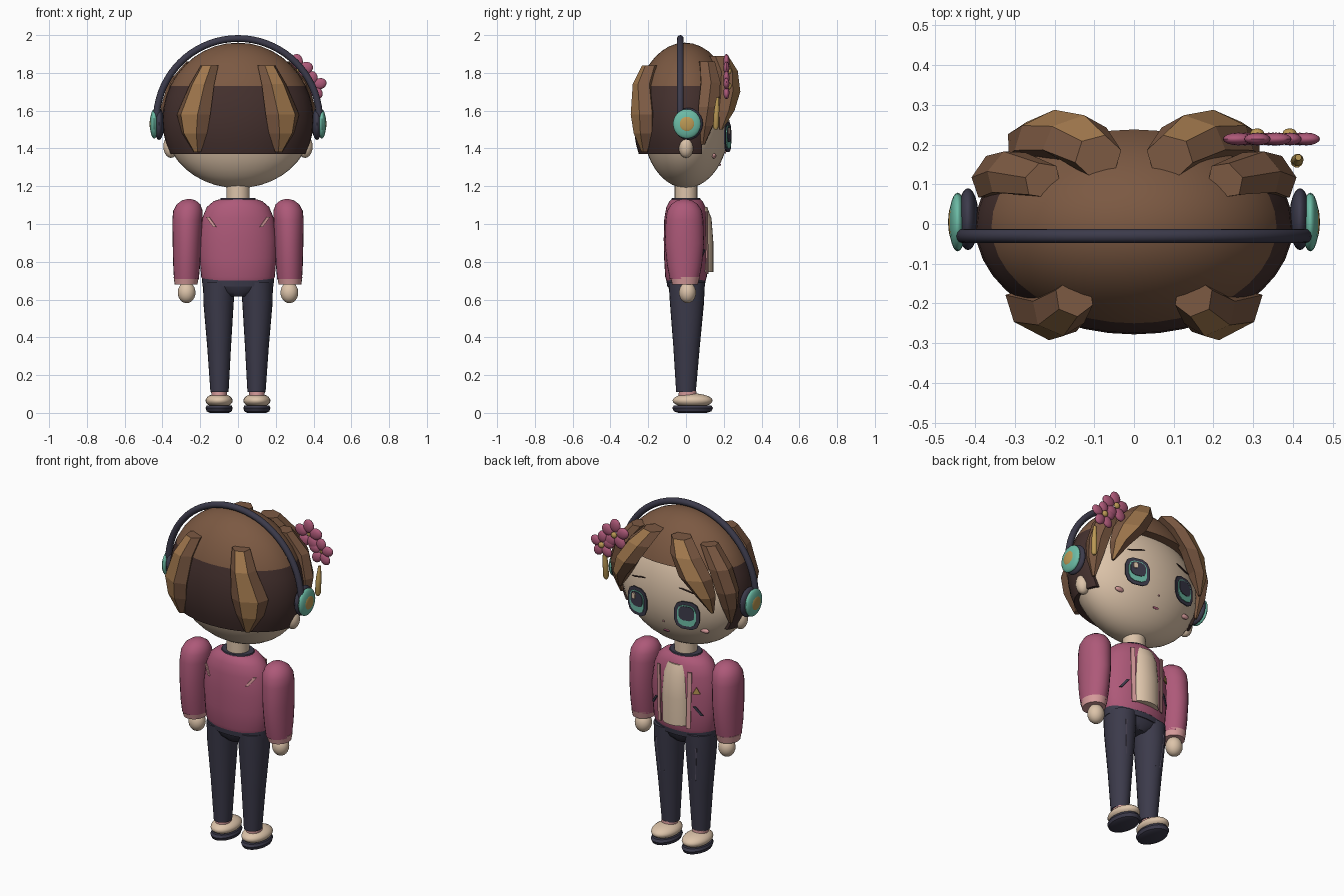
import bpy, bmesh, math
from mathutils import Vector, Matrix

if "Cube" in bpy.data.objects:
    bpy.data.objects.remove(bpy.data.objects["Cube"], do_unlink=True)


def material(name, rgb):
    m = bpy.data.materials.new(name)
    m.use_nodes = True
    col = (*rgb, 1)
    m.diffuse_color = col
    bsdf = next(n for n in m.node_tree.nodes if n.type == 'BSDF_PRINCIPLED')
    bsdf.inputs["Base Color"].default_value = col
    return m


HAIR = material("hair_brown", (.2, .1, .055))
STREAK = material("hair_streak", (.36, .19, .075))
DARK = material("hair_dark", (.058, .03, .027))
SKIN = material("cream_skin", (.72, .55, .4))
PINK = material("rose_pink", (.42, .1, .19))
PALE = material("pale_pink", (.68, .33, .33))
NAVY = material("navy", (.045, .043, .07))
TEAL = material("teal", (.15, .5, .38))
GOLD = material("gold", (.5, .32, .09))
DENIM = material("faded_denim", (.1, .085, .13))


def finish(name, bm, mats, smooth=True):
    bmesh.ops.recalc_face_normals(bm, faces=bm.faces)
    me = bpy.data.meshes.new(name)
    bm.to_mesh(me)
    bm.free()
    ob = bpy.data.objects.new(name, me)
    bpy.context.collection.objects.link(ob)
    for m in mats:
        me.materials.append(m)
    if smooth:
        bpy.ops.object.select_all(action='DESELECT')
        ob.select_set(True)
        bpy.context.view_layer.objects.active = ob
        bpy.ops.object.shade_smooth_by_angle(angle=math.radians(40))
    return ob


def ball(name, loc, size, mat, cuts=(), segs=24, roll=0):
    """Ellipsoid; each cut (point, normal) removes the side the normal faces."""
    bm = bmesh.new()
    bmesh.ops.create_uvsphere(bm, u_segments=segs, v_segments=segs // 2, radius=1)
    mx = Matrix.Translation(loc) @ Matrix.Rotation(roll, 4, 'Y') @ Matrix.Diagonal((*size, 1))
    bmesh.ops.transform(bm, matrix=mx, verts=bm.verts)
    for co, no in cuts:
        bmesh.ops.bisect_plane(bm, geom=bm.verts[:] + bm.edges[:] + bm.faces[:],
                               plane_co=co, plane_no=no, clear_outer=True)
        bmesh.ops.holes_fill(bm, edges=[e for e in bm.edges if e.is_boundary])
    return finish(name, bm, [mat])


def skin_rings(bm, rings):
    """Join rings of vertices with quads and cap both ends; yields side faces by column."""
    n = len(rings[0])
    for a, b in zip(rings, rings[1:]):
        for i in range(n):
            j = (i + 1) % n
            yield i, bm.faces.new((a[i], a[j], b[j], b[i]))
    bm.faces.new(rings[0])
    bm.faces.new(rings[-1])


def loft(name, rings, mat, n=24):
    """Stack of horizontal ellipses given as x, y, z, rx, ry."""
    bm = bmesh.new()
    angles = [math.tau * i / n for i in range(n)]
    loops = [[bm.verts.new((x + rx * math.cos(a), y + ry * math.sin(a), z)) for a in angles]
             for x, y, z, rx, ry in rings]
    list(skin_rings(bm, loops))
    return finish(name, bm, [mat])


def tuft(name, path, thick, streak):
    """Faceted hair lock; path holds x, y, z, half width."""
    bm = bmesh.new()
    loops = []
    for x, y, z, w in path:
        out = Vector((x * .5, y, 0)).normalized()
        side = Vector((0, 0, 1)).cross(out)
        t = thick * min(1, w / .06)
        loops.append([bm.verts.new(Vector((x, y, z)) + side * w * math.cos(a) + out * t * math.sin(a))
                      for a in (math.tau * i / 6 for i in range(6))])
    for i, f in skin_rings(bm, loops):
        f.material_index = int(streak and i == 1)
    return finish(name, bm, [HAIR, STREAK], smooth=False)


def plate(name, pts, loc, mat, yaw=0, pitch=0):
    """Thin painted detail from an x, z outline, facing +y."""
    bm = bmesh.new()
    face = bm.faces.new([bm.verts.new((x, 0, z)) for x, z in pts])
    new = bmesh.ops.extrude_face_region(bm, geom=[face])["geom"]
    bmesh.ops.translate(bm, vec=(0, .006, 0), verts=[v for v in new if isinstance(v, bmesh.types.BMVert)])
    mx = Matrix.Translation(loc) @ Matrix.Rotation(yaw, 4, 'Z') @ Matrix.Rotation(pitch, 4, 'X')
    bmesh.ops.transform(bm, matrix=mx, verts=bm.verts)
    return finish(name, bm, [mat], smooth=False)


def oval(rx, rz, n=12, power=.7):
    pts = []
    for i in range(n):
        c, s = math.cos(math.tau * (i + .5) / n), math.sin(math.tau * (i + .5) / n)
        pts.append((rx * math.copysign(abs(c) ** power, c), rz * math.copysign(abs(s) ** power, s)))
    return pts


def bar(dx, dz, w):
    """Slanted strip outline."""
    return [(-dx - w, -dz), (-dx + w, -dz), (dx + w, dz), (dx - w, dz)]


def face_y(x, z):
    return .23 * math.sqrt(1 - (x / .39) ** 2 - ((z - 1.53) / .34) ** 2)


# Head and hair shell
ball("head", (0, 0, 1.53), (.39, .23, .34), SKIN, segs=40)
hair_at, hair_size = (0, -.006, 1.55), (.4, .272, .41)
ball("hair_cap", hair_at, hair_size, HAIR, [((0, 0, 1.73), (0, 0, -1))], 40)
ball("back_hair", hair_at, hair_size, DARK,
     [((0, 0, 1.73), (0, 0, 1)), ((0, 0, 1.37), (0, 0, -1)), ((0, .085, 1.5), (0, 1, 0))], 40)

# Headphone band
bm = bmesh.new()
ring = bmesh.ops.create_circle(bm, segments=12, radius=.018, matrix=Matrix.Translation((.432, 0, 0)))
bmesh.ops.spin(bm, geom=bm.verts[:] + bm.edges[:], cent=(0, 0, 0), axis=(0, 1, 0),
               angle=-math.pi, steps=36)
bmesh.ops.translate(bm, verts=bm.verts, vec=(0, -.03, 1.55))
finish("headphone_band", bm, [NAVY])

# Neck, torso, waist
loft("neck", [(0, 0, 1.1, .062, .06), (0, 0, 1.23, .062, .06)], SKIN)
loft("jacket", [(0, 0, z, rx, ry) for z, rx, ry in (
    (.7, .185, .104), (.72, .195, .11), (.82, .203, .116), (.92, .205, .118), (1.03, .19, .115),
    (1.09, .165, .104), (1.12, .13, .088), (1.13, .1, .078))], PINK, 32)
loft("collar", [(0, 0, 1.11, .1, .082), (0, 0, 1.137, .092, .075)], NAVY)
loft("shirt_panel", [(0, .085, .745, .085, .06), (0, .085, .9, .086, .06),
                     (0, .075, 1.03, .08, .06), (0, .062, 1.09, .07, .05)], SKIN)
loft("waistband", [(0, 0, .67, .188, .1), (0, 0, .725, .192, .106)], NAVY, 32)
loft("hips", [(0, 0, .615, .06, .06), (0, 0, .64, .12, .085), (0, 0, .68, .184, .098)], NAVY, 32)
plate("badge", [(-.022, -.018), (.022, -.018), (0, .024)], (-.135, .095, .96), GOLD, .55)
plate("nose", oval(.005, .006, 6), (0, face_y(0, 1.38), 1.38), PALE)
plate("mouth", oval(.018, .006, 8), (0, face_y(0, 1.315), 1.315), PINK, 0, -.5)

for s, side in ((1, "left"), (-1, "right")):
    # Ears and headphone cups
    ball(side + "_ear", (s * .355, 0, 1.41), (.04, .04, .06), SKIN)
    ball(side + "_cup_pad", (s * .418, .012, 1.53), (.027, .078, .085), NAVY)
    ball(side + "_cup", (s * .444, .005, 1.53), (.022, .074, .078), TEAL)
    ball(side + "_cup_button", (s * .459, .005, 1.53), (.009, .042, .042), GOLD)

    # Hair locks
    tuft(side + "_back_lock", [(s * .15, -.185, 1.84, .05), (s * .19, -.222, 1.74, .07),
         (s * .235, -.225, 1.58, .1), (s * .23, -.215, 1.48, .075), (s * .215, -.215, 1.38, .02)], .058, True)
    tuft(side + "_front_lock", [(s * .09, .17, 1.89, .06), (s * .15, .215, 1.81, .085),
         (s * .22, .225, 1.7, .09), (s * .27, .205, 1.6, .055), (s * .3, .185, 1.5, .01)], .055, True)
    tuft(side + "_side_lock", [(s * .23, .11, 1.86, .05), (s * .315, .13, 1.75, .065),
         (s * .355, .12, 1.62, .065), (s * .36, .105, 1.52, .045), (s * .355, .09, 1.42, .01)], .05, False)

    # Eye layers, brow, cheek
    yaw = -s * .22
    out = Vector((math.sin(-yaw), math.cos(yaw), 0))
    eye = Vector((s * .16, .218, 1.46))
    plate(side + "_eye_rim", oval(.075, .082), eye, NAVY, yaw)
    plate(side + "_iris", oval(.056, .062), eye + out * .004, TEAL, yaw)
    plate(side + "_pupil", oval(.046, .042), eye + out * .007 + Vector((0, 0, .014)), NAVY, yaw)
    plate(side + "_glint", oval(.014, .018, 8), eye + out * .01 + Vector((.018, 0, .03)), SKIN, yaw)
    plate(side + "_brow", bar(s * .04, -.01, .012), (s * .16, face_y(.16, 1.6) + .005, 1.6), DARK, yaw)
    ball(side + "_blush", (s * .225, face_y(.225, 1.36), 1.36), (.03, .012, .014), PALE, segs=12)

    # Sleeve, cuff, hand
    loft(side + "_sleeve", [(s * x, -.008, z, rx, ry) for x, z, rx, ry in (
        (.273, .71, .066, .078), (.272, .78, .071, .092), (.27, .9, .076, .104), (.268, 1.02, .08, .1),
        (.265, 1.07, .078, .092), (.262, 1.105, .062, .07), (.26, 1.125, .036, .04), (.26, 1.132, .01, .01))], PINK)
    loft(side + "_cuff", [(s * .275, -.005, .68, .06, .068), (s * .274, -.005, .72, .067, .078)], PALE)
    ball(side + "_hand", (s * .272, .008, .637), (.047, .045, .056), SKIN)

    # Leg, ankle, shoe
    loft(side + "_leg", [(s * .098, 0, .11, .048, .052), (s * .1, .003, .35, .063, .07),
                         (s * .103, .005, .58, .08, .09), (s * .1, .004, .69, .085, .096)], NAVY)
    loft(side + "_ankle", [(s * .1, .01, .07, .04, .05), (s * .1, .008, .115, .042, .046)], PALE)
    ball(side + "_shoe", (s * .1, .035, .065), (.072, .106, .038), SKIN)
    loft(side + "_sole", [(s * .1, .035, z, r, r * 1.5) for z, r in
                          ((0, .05), (.008, .066), (.026, .072), (.04, .066))], NAVY)
    plate(side + "_denim_fade", bar(s * .008, .1, .016), (s * .11, .08, .52), DENIM, 0, -.08)

    # Jacket trim, pocket, back mark
    plate(side + "_front_trim", bar(s * .004, .165, .012), (s * .096, .108, .9), PALE, -s * .35)
    plate(side + "_pocket", bar(s * .02, -.025, .008), (s * .14, .085, .84), NAVY, -s * .5)
    plate(side + "_back_mark", bar(s * .022, .026, .009), (s * .142, -.086, 1.01), PALE, s * .45, -.12)

# Flower ornament with hanging bead
for n, (x, z, r) in enumerate(((.31, 1.81, .05), (.392, 1.73, .044))):
    for k in range(5):
        a = math.tau * k / 5 + .3
        ball(f"flower_{n}_petal_{k}", (x + r * math.cos(a), .214, z + r * math.sin(a)),
             (r * .8, .016, r * .66), PINK, segs=16, roll=-a)
    ball(f"flower_{n}_center", (x, .228, z), (.018, .013, .018), GOLD, segs=12)
loft("ornament_drop", [(.41, .158, 1.5, .008, .008), (.41, .158, 1.515, .016, .016),
                       (.412, .162, 1.6, .015, .015), (.414, .168, 1.67, .008, .008)], GOLD, 10)
